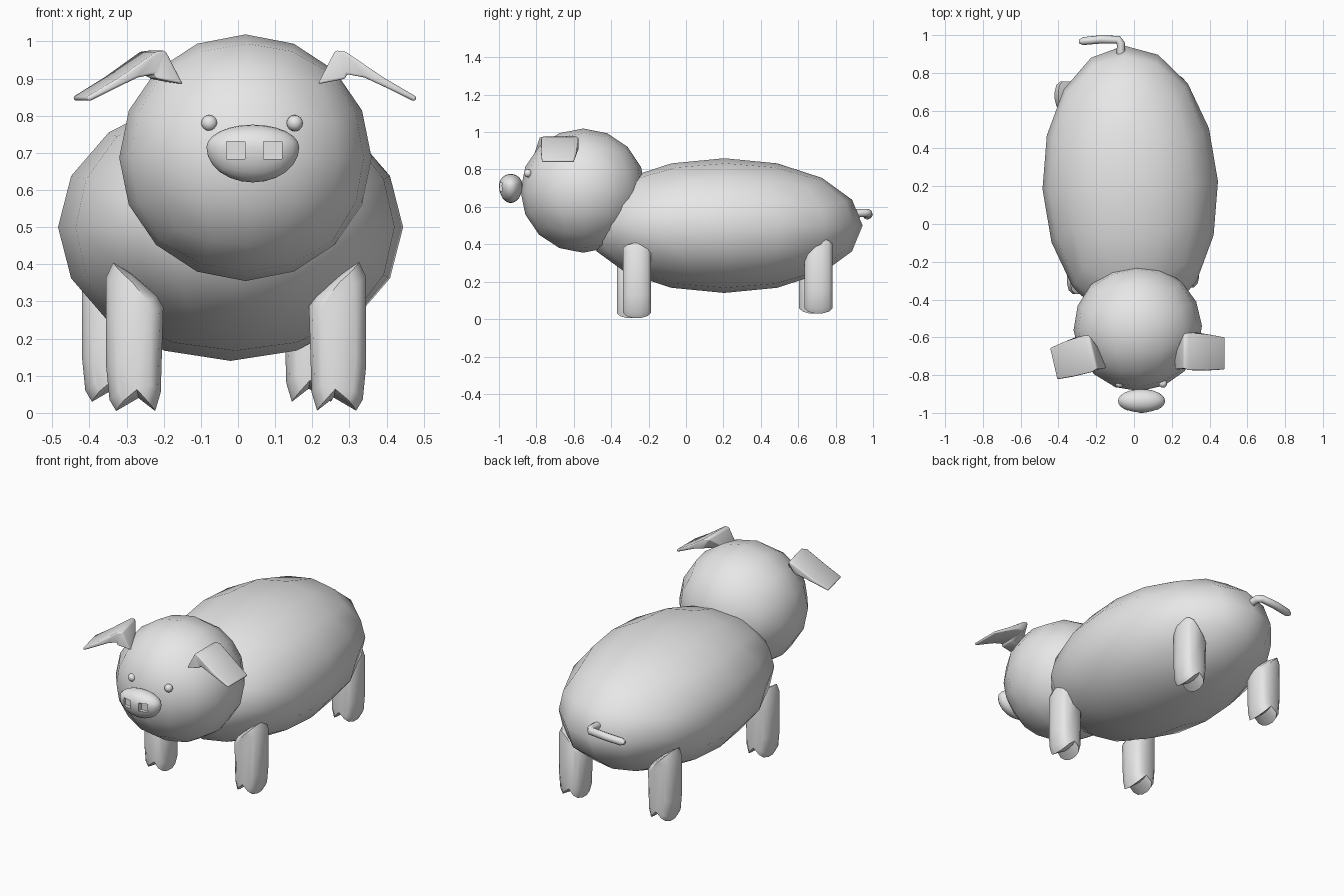
import bpy, bmesh, math
from mathutils import Matrix, Vector

cube = bpy.data.objects.get("Cube")
if cube:
    bpy.data.objects.remove(cube, do_unlink=True)

grey = bpy.data.materials.new("plain_grey")
grey.use_nodes = True
grey.diffuse_color = (0.8, 0.8, 0.8, 1)
grey.node_tree.nodes["Principled BSDF"].inputs["Base Color"].default_value = (0.8, 0.8, 0.8, 1)


def smooth(obj, angle):
    bpy.ops.object.select_all(action='DESELECT')
    obj.select_set(True)
    bpy.context.view_layer.objects.active = obj
    bpy.ops.object.shade_smooth_by_angle(angle=math.radians(angle))


def finish(name, bm, angle=60):
    bmesh.ops.recalc_face_normals(bm, faces=bm.faces)
    mesh = bpy.data.meshes.new(name)
    bm.to_mesh(mesh)
    bm.free()
    mesh.materials.append(grey)
    obj = bpy.data.objects.new(name, mesh)
    bpy.context.collection.objects.link(obj)
    smooth(obj, angle)
    return obj


def ball(name, centre, radii, cuts=3, yaw=0, drop=1.0):
    """Round a gridded cube into an ellipsoid; drop stretches its lower half."""
    bm = bmesh.new()
    bmesh.ops.create_cube(bm, size=2)
    bmesh.ops.subdivide_edges(bm, edges=bm.edges[:], cuts=cuts, use_grid_fill=True)
    turn = Matrix.Rotation(math.radians(yaw), 3, 'Z')
    for v in bm.verts:
        p = Vector([math.tan(c * math.pi / 4) for c in v.co]).normalized()
        p = Vector([a * r for a, r in zip(p, radii)])
        if p.z < 0:
            p.z *= drop
        v.co = turn @ p + Vector(centre)
    return finish(name, bm)


def loft(rings):
    """Skin a run of equal-length rings and cap both ends."""
    bm = bmesh.new()
    rows = [[bm.verts.new(p) for p in ring] for ring in rings]
    n = len(rows[0])
    for a, b in zip(rows, rows[1:]):
        for i in range(n):
            j = (i + 1) % n
            bm.faces.new((a[i], a[j], b[j], b[i]))
    bm.faces.new(rows[0])
    bm.faces.new(rows[-1])
    return bm


# Body and head
ball("body", (-0.02, 0.205, 0.5), (0.465, 0.74, 0.36), yaw=2.5)
ball("head", (0.02, -0.55, 0.687), (0.34, 0.335, 0.332), yaw=2)

# Eyes
for side, x in (("right", -0.077), ("left", 0.153)):
    ball(side + "_eye", (x, -0.845, 0.78), (0.022, 0.022, 0.022))

# Snout with two square nostrils cut in
snout = ball("snout", (0.04, -0.937, 0.715), (0.125, 0.063, 0.061), 5, drop=1.55)
cutters = []
for x in (-0.006, 0.093):
    bm = bmesh.new()
    bmesh.ops.create_cube(bm, size=1)
    bmesh.ops.transform(bm, verts=bm.verts, matrix=Matrix.Translation((x, -1.0, 0.707))
                        @ Matrix.Diagonal((0.05, 0.06, 0.047, 1)))
    cutter = finish("nostril_cutter", bm)
    cutter.hide_render = True
    cutters.append(cutter)
    mod = snout.modifiers.new("nostril", 'BOOLEAN')
    mod.operation, mod.object, mod.solver = 'DIFFERENCE', cutter, 'EXACT'
bpy.context.view_layer.update()
carved = bpy.data.meshes.new_from_object(snout.evaluated_get(bpy.context.evaluated_depsgraph_get()))
snout.modifiers.clear()
snout.data = carved
for cutter in cutters:
    bpy.data.objects.remove(cutter, do_unlink=True)
smooth(snout, 45)

# Legs: a cloven, slanted profile rounded off towards front and back
LEG = [(-0.055, 0), (-0.01, 0.035), (0.05, 0), (0.068, 0.03), (0.077, 0.12), (0.077, 0.36),
       (0.058, 0.4), (0.01, 0.37), (-0.06, 0.31), (-0.077, 0.28), (-0.07, 0.05)]
SLICES = [(-0.075, 0.6, 0.86), (-0.056, 0.88, 0.95), (-0.02, 1, 1),
          (0.02, 1, 1), (0.056, 0.88, 0.95), (0.075, 0.6, 0.86)]


def leg(name, x, y, z, side):
    rings = [[(x + side * px * sx, y + dy, z + 0.2 + (pz - 0.2) * sz) for px, pz in LEG]
             for dy, sx, sz in SLICES]
    finish(name, loft(rings), 50)


leg("front_left_leg", 0.268, -0.262, 0.006, 1)
leg("front_right_leg", -0.278, -0.295, 0.005, -1)
leg("back_left_leg", 0.2, 0.708, 0.03, 1)
leg("back_right_leg", -0.343, 0.68, 0.03, -1)

# Ears: upright stem folding over into a drooping flap
# each row: upper x, z, lower x, z, front y, rear y
EAR = [(0.215, 0.885, 0.29, 0.9, -0.77, -0.69),
       (0.262, 0.976, 0.292, 0.912, -0.765, -0.58),
       (0.29, 0.972, 0.34, 0.903, -0.775, -0.575),
       (0.39, 0.904, 0.4, 0.875, -0.775, -0.585),
       (0.482, 0.85, 0.475, 0.838, -0.77, -0.6)]


def ear(name, mirrored):
    bm = loft([[(ax, f, az), (ax, r, az), (bx, r, bz), (bx, f, bz)]
               for ax, az, bx, bz, f, r in EAR])
    if mirrored:
        pivot = Matrix.Translation((-0.19, -0.69, 0))
        move = (pivot @ Matrix.Rotation(math.radians(13), 4, 'Z') @ pivot.inverted()
                @ Matrix.Translation((0.05, 0, 0)) @ Matrix.Diagonal((-1, 1, 1, 1)))
        bmesh.ops.transform(bm, verts=bm.verts, matrix=move)
    bmesh.ops.recalc_face_normals(bm, faces=bm.faces)
    sharp = [e for e in bm.edges if e.calc_face_angle(0) > 0.7]
    bmesh.ops.bevel(bm, geom=sharp, offset=0.015, segments=2, profile=0.5,
                    affect='EDGES', clamp_overlap=True)
    finish(name, bm)


ear("left_ear", False)
ear("right_ear", True)

# Tail: a thin rod bent sideways
path = [(-0.07, 0.9, 0.565), (-0.07, 0.955, 0.568), (-0.085, 0.976, 0.566),
        (-0.18, 0.977, 0.56), (-0.27, 0.968, 0.552), (-0.29, 0.965, 0.55)]
widths = [1, 1, 1, 1, 0.95, 0.5]
curve = bpy.data.curves.new("tail", 'CURVE')
curve.dimensions = '3D'
curve.bevel_depth = 0.022
curve.bevel_resolution = 2
curve.use_fill_caps = True
spline = curve.splines.new('POLY')
spline.points.add(len(path) - 1)
for point, co, w in zip(spline.points, path, widths):
    point.co = (*co, 1)
    point.radius = w
curve.materials.append(grey)
tail = bpy.data.objects.new("tail", curve)
bpy.context.collection.objects.link(tail)
bpy.ops.object.select_all(action='DESELECT')
tail.select_set(True)
bpy.context.view_layer.objects.active = tail
bpy.ops.object.convert(target='MESH')
smooth(bpy.context.view_layer.objects.active, 50)
